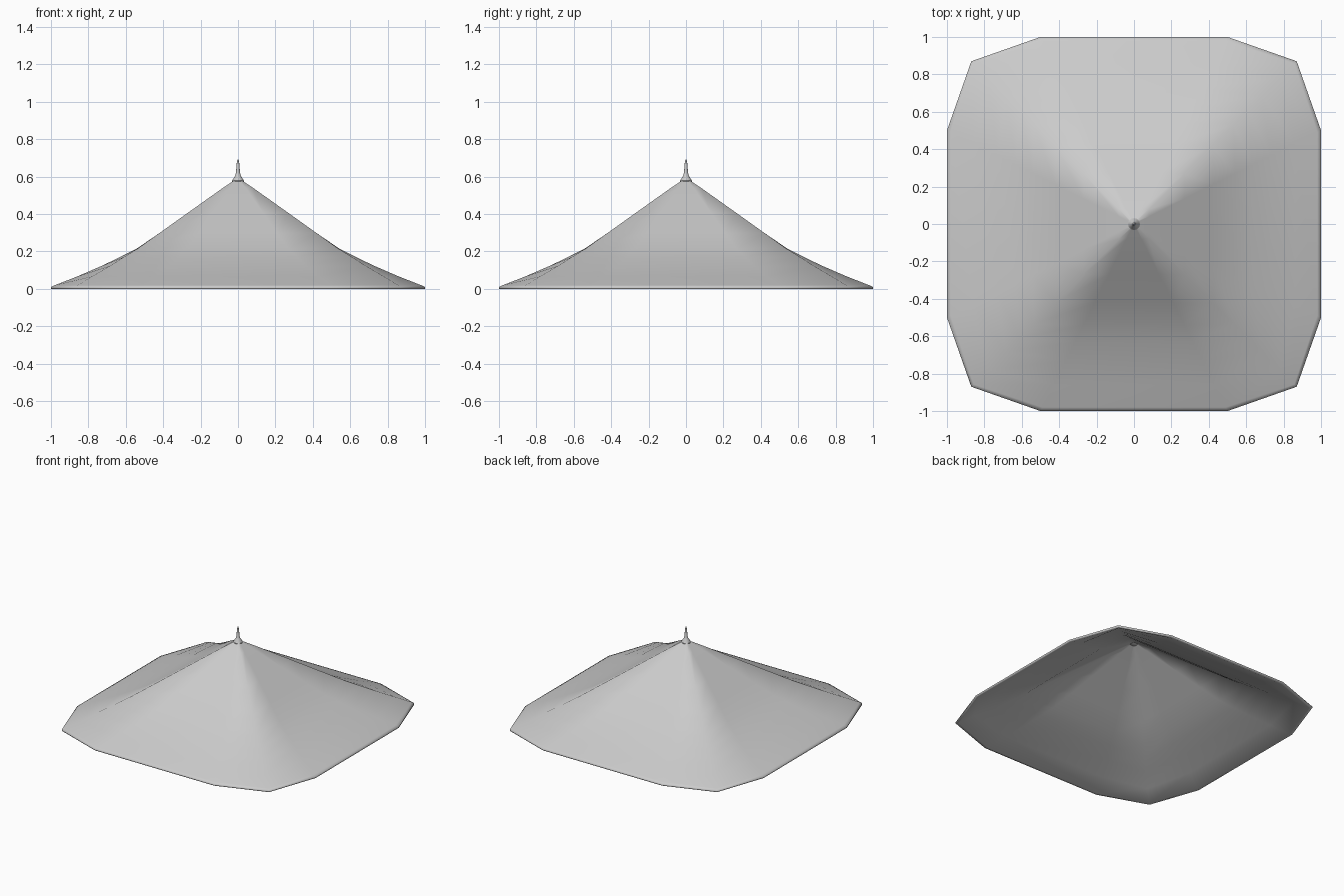
import bpy, math

if "Cube" in bpy.data.objects:
    bpy.data.objects.remove(bpy.data.objects["Cube"])


def make_object(name, verts, faces):
    mesh = bpy.data.meshes.new(name)
    mesh.from_pydata(verts, [], faces)
    mesh.update()
    obj = bpy.data.objects.new(name, mesh)
    bpy.context.collection.objects.link(obj)
    mesh.polygons.foreach_set("use_smooth", [True] * len(faces))
    return obj


def bridge(a, b, n):
    return [(a + i, a + (i + 1) % n, b + (i + 1) % n, b + i) for i in range(n)]


def twelve_ring(a, c, z):
    # side points at half width, corner points on the diagonal
    quarter = [(a, -a / 2), (a, a / 2), (c, c)]
    ring = []
    for k in range(4):
        co, si = round(math.cos(k * math.pi / 2)), round(math.sin(k * math.pi / 2))
        ring += [(x * co - y * si, x * si + y * co, z) for x, y in quarter]
    return ring


# Canopy skin: (side reach, corner reach, height), square above, twelve-sided rim
T = 0.012
profile = [(0.02, 0.02, 0.58), (0.08, 0.08, 0.54), (0.27, 0.27, 0.405),
           (0.42, 0.42, 0.298), (0.54, 0.535, 0.216), (0.63, 0.61, 0.17),
           (0.73, 0.685, 0.122), (0.86, 0.78, 0.066), (0.98, 0.857, 0.019),
           (1.0, 0.87, 0.01), (1.0, 0.87, 0.0)]
inner = [(0.982, 0.855, 0.0)] + [(a, c, z - T) for a, c, z in profile[-4::-1]]
verts, faces = [], []
for i, (a, c, z) in enumerate(profile + inner):
    verts += twelve_ring(a, c, z)
    if i:
        faces += bridge(12 * i, 12 * (i - 1), 12)
make_object("canopy", verts, faces)

# Turned finial at the peak
N = 24
lathe = [(0.022, 0.566), (0.031, 0.572), (0.032, 0.578), (0.026, 0.586),
         (0.024, 0.592), (0.016, 0.602), (0.011, 0.62), (0.009, 0.645),
         (0.007, 0.67), (0.004, 0.686), (0.001, 0.691)]
verts, faces = [], []
for i, (r, z) in enumerate(lathe):
    verts += [(r * math.cos(2 * math.pi * k / N), r * math.sin(2 * math.pi * k / N), z)
              for k in range(N)]
    if i:
        faces += bridge(N * (i - 1), N * i, N)
faces.append(tuple(range(N - 1, -1, -1)))
faces.append(tuple(range(len(verts) - N, len(verts))))
finial = make_object("finial", verts, faces)
bpy.context.view_layer.objects.active = finial
finial.select_set(True)
bpy.ops.object.shade_smooth_by_angle(angle=math.radians(40))
